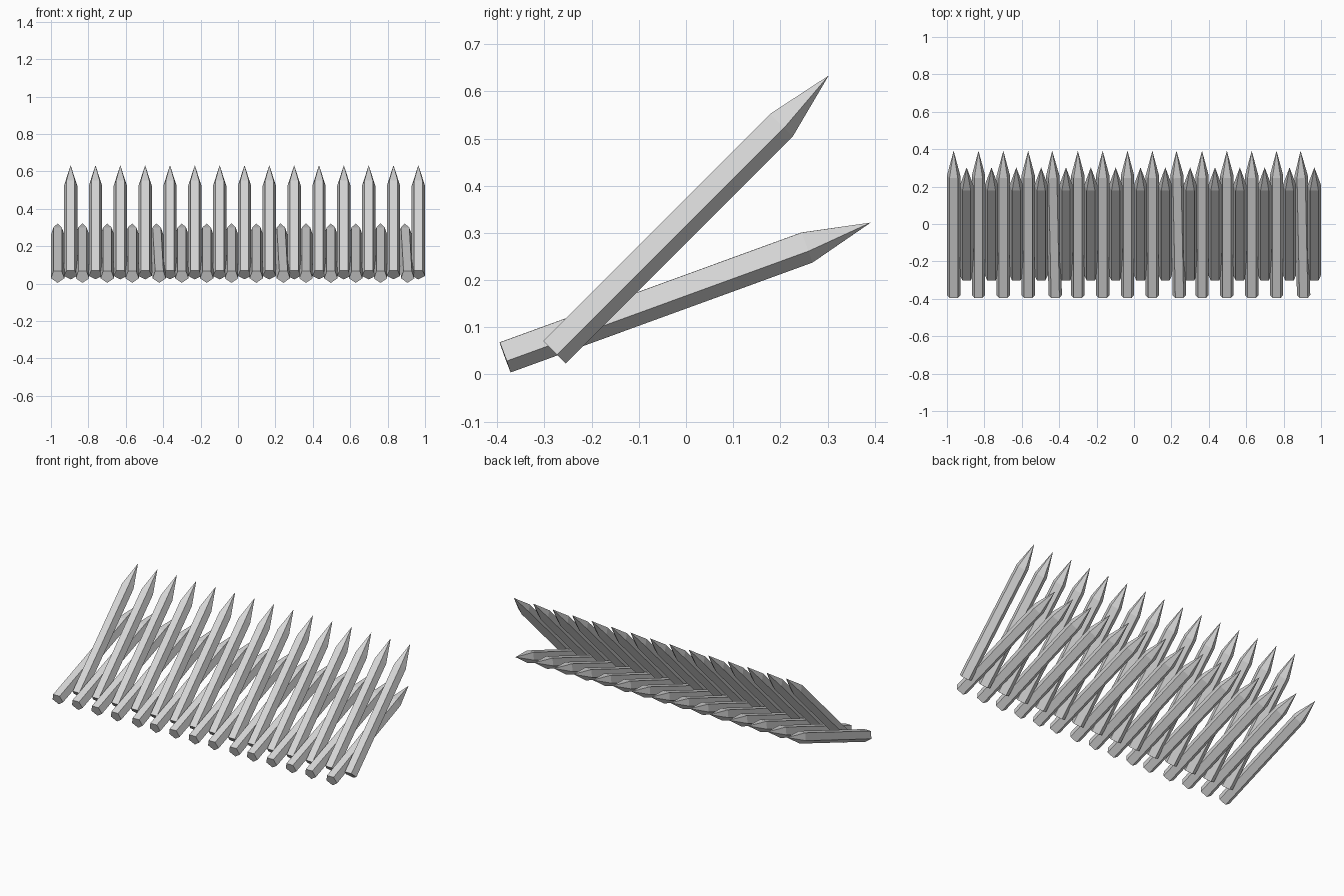
import bpy, bmesh
from math import cos, sin, radians, tau

cube = bpy.data.objects.get("Cube")
if cube:
    bpy.data.objects.remove(cube)

RADIUS = 0.0375      # five-sided shaft
SHAFT = 0.681        # length up to the shoulder
LENGTH = 0.826       # length up to the point
COUNT = 15
STEP = 0.1328
END_X = 0.9643

# Single grey material
grey = bpy.data.materials.new("stake_grey")
grey.use_nodes = True
colour = (0.68, 0.68, 0.68, 1)
grey.diffuse_color = colour
grey.node_tree.nodes["Principled BSDF"].inputs["Base Color"].default_value = colour


def stake_mesh():
    """Pentagonal stake along +y, flat side up, sharpened at the far end."""
    bm = bmesh.new()

    def ring(y):
        angles = [i * tau / 5 for i in range(5)]
        return [bm.verts.new((RADIUS * sin(a), y, -RADIUS * cos(a))) for a in angles]

    butt, shoulder = ring(0), ring(SHAFT)
    tip = bm.verts.new((0, LENGTH, 0))
    bm.faces.new(butt)
    for i in range(5):
        j = (i + 1) % 5
        bm.faces.new((butt[i], butt[j], shoulder[j], shoulder[i]))
        bm.faces.new((shoulder[i], shoulder[j], tip))
    bmesh.ops.recalc_face_normals(bm, faces=bm.faces)
    mesh = bpy.data.meshes.new("stake")
    bm.to_mesh(mesh)
    bm.free()
    mesh.materials.append(grey)
    return mesh


mesh = stake_mesh()


def add_stake(name, location, pitch, yaw=0):
    stake = bpy.data.objects.new(name, mesh)
    stake.location = location
    stake.rotation_euler = (radians(pitch), 0, radians(yaw))
    bpy.context.collection.objects.link(stake)


for i in range(COUNT):
    # Low row, with every fifth stake slightly askew
    askew = i % 5 == 4
    x = -END_X + i * STEP + (0.012 if askew else 0)
    add_stake(f"low_stake_{i + 1}", (x, -0.3846, 0.0395), 20, 1.2 if askew else 0)
    # Steep row, filling the gaps
    x = END_X - (COUNT - 1 - i) * STEP
    add_stake(f"steep_stake_{i + 1}", (x, -0.2816, 0.0496), 45)
